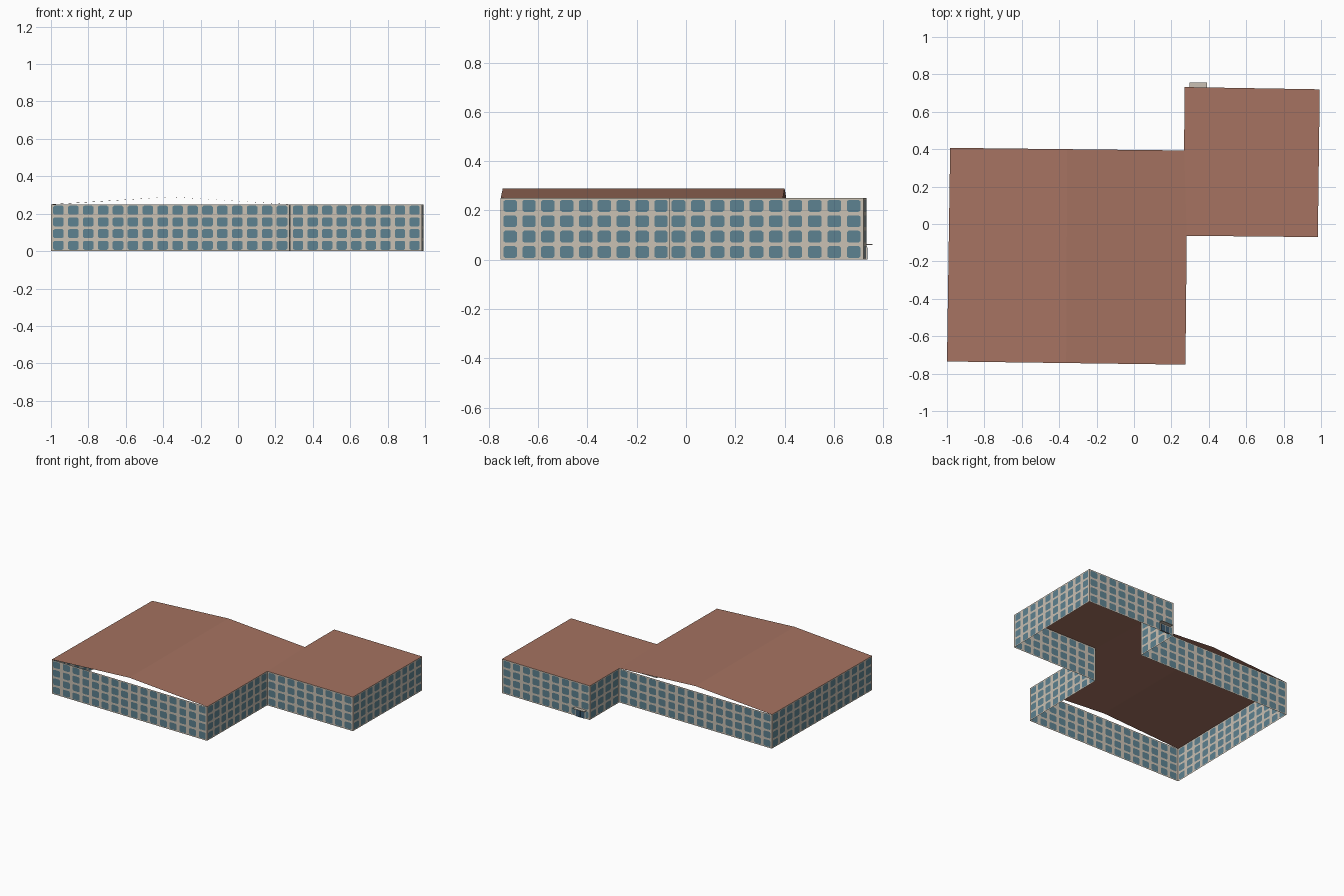
import bpy, bmesh
from mathutils import Vector

if "Cube" in bpy.data.objects:
    bpy.data.objects.remove(bpy.data.objects["Cube"])

H, RIDGE = 0.25, 0.29        # eaves and ridge heights
ROWS = 4


def material(name, rgb):
    m = bpy.data.materials.new(name)
    m.diffuse_color = (*[(c / 255) ** 2.2 for c in rgb], 1)
    m.use_nodes = True
    m.node_tree.nodes["Principled BSDF"].inputs["Base Color"].default_value = m.diffuse_color
    return m


STONE = material("pale stone", (200, 191, 178))
GLASS = material("blue grey glass", (94, 129, 143))
ROOF = material("brown roof", (164, 114, 97))
DOOR = material("dark blue door", (62, 92, 112))


def finish(name, bm, *mats):
    me = bpy.data.meshes.new(name)
    bm.to_mesh(me)
    bm.free()
    ob = bpy.data.objects.new(name, me)
    for m in mats:
        me.materials.append(m)
    bpy.context.collection.objects.link(ob)
    return ob


def wall(name, a, b, cols):
    """Single sheet wall, each bay holding a clipped-corner window."""
    bm = bmesh.new()
    a, b = Vector((*a, 0)), Vector((*b, 0))

    def vert(u, v):
        p = a.lerp(b, u / cols)
        return bm.verts.new((p.x, p.y, H * v / ROWS))

    m, n, c = 0.145, 0.115, 0.10   # side margin, top margin, corner cut
    pane = [(m + c, n), (1 - m - c, n), (1 - m, n + c), (1 - m, 1 - n - c),
            (1 - m - c, 1 - n), (m + c, 1 - n), (m, 1 - n - c), (m, n + c)]
    for i in range(cols):
        for j in range(ROWS):
            o = [vert(i + x, j + y) for x, y in ((0, 0), (1, 0), (1, 1), (0, 1))]
            w = [vert(i + x, j + y) for x, y in pane]
            bm.faces.new(w).material_index = 1
            for k in range(4):
                p, q = w[2 * k], w[2 * k + 1]
                bm.faces.new((o[k], o[(k + 1) % 4], q, p))
                bm.faces.new((o[k], p, w[2 * k - 1]))
    bmesh.ops.remove_doubles(bm, verts=bm.verts, dist=1e-5)
    return finish(name, bm, STONE, GLASS)


# Outer walls, counter-clockwise around the footprint
plan = [(-1.0, -0.735), (0.275, -0.752), (0.282, -0.063), (0.983, -0.07),
        (0.993, 0.72), (0.27, 0.732), (0.268, 0.393), (-0.983, 0.407)]
names = ["front", "front_return", "wing_front", "wing_right",
         "wing_back", "back_return", "back", "left"]
bays = [16, 9, 9, 10, 9, 4, 16, 14]
for i, (name, n) in enumerate(zip(names, bays)):
    wall(name + "_wall", plan[i], plan[(i + 1) % 8], n)


def sheet(name, polys, mat):
    bm = bmesh.new()
    for poly in polys:
        bm.faces.new([bm.verts.new(p) for p in poly])
    bmesh.ops.remove_doubles(bm, verts=bm.verts, dist=1e-5)
    return finish(name, bm, mat)


# Main roof: low open-ended gable with its ridge running front to back
P = [Vector((x, y, H)) for x, y in plan]
ridge_f, ridge_b = (P[0] + P[1]) / 2, (P[7] + P[6]) / 2
ridge_f.z = ridge_b.z = RIDGE
sheet("main_roof", [(P[0], ridge_f, ridge_b, P[7]),
                    (ridge_f, P[1], P[2], P[6], ridge_b)], ROOF)

# Flat wing roof
sheet("wing_roof", [(P[2], P[3], P[4], P[5], P[6])], ROOF)


def box(name, lo, hi, mat):
    bm = bmesh.new()
    bmesh.ops.create_cube(bm, size=1)
    for v in bm.verts:
        v.co = [l + (h - l) * (c + 0.5) for l, h, c in zip(lo, hi, v.co)]
    return finish(name, bm, mat)


# Back entrance: frame, two door leaves and canopy
box("entrance_frame", (0.305, 0.725, 0), (0.385, 0.734, 0.054), STONE)
for i in range(2):
    x = 0.310 + i * 0.036
    box("door_leaf", (x, 0.73, 0), (x + 0.034, 0.736, 0.049), DOOR)
box("entrance_canopy", (0.298, 0.725, 0.059), (0.391, 0.757, 0.063), STONE)
